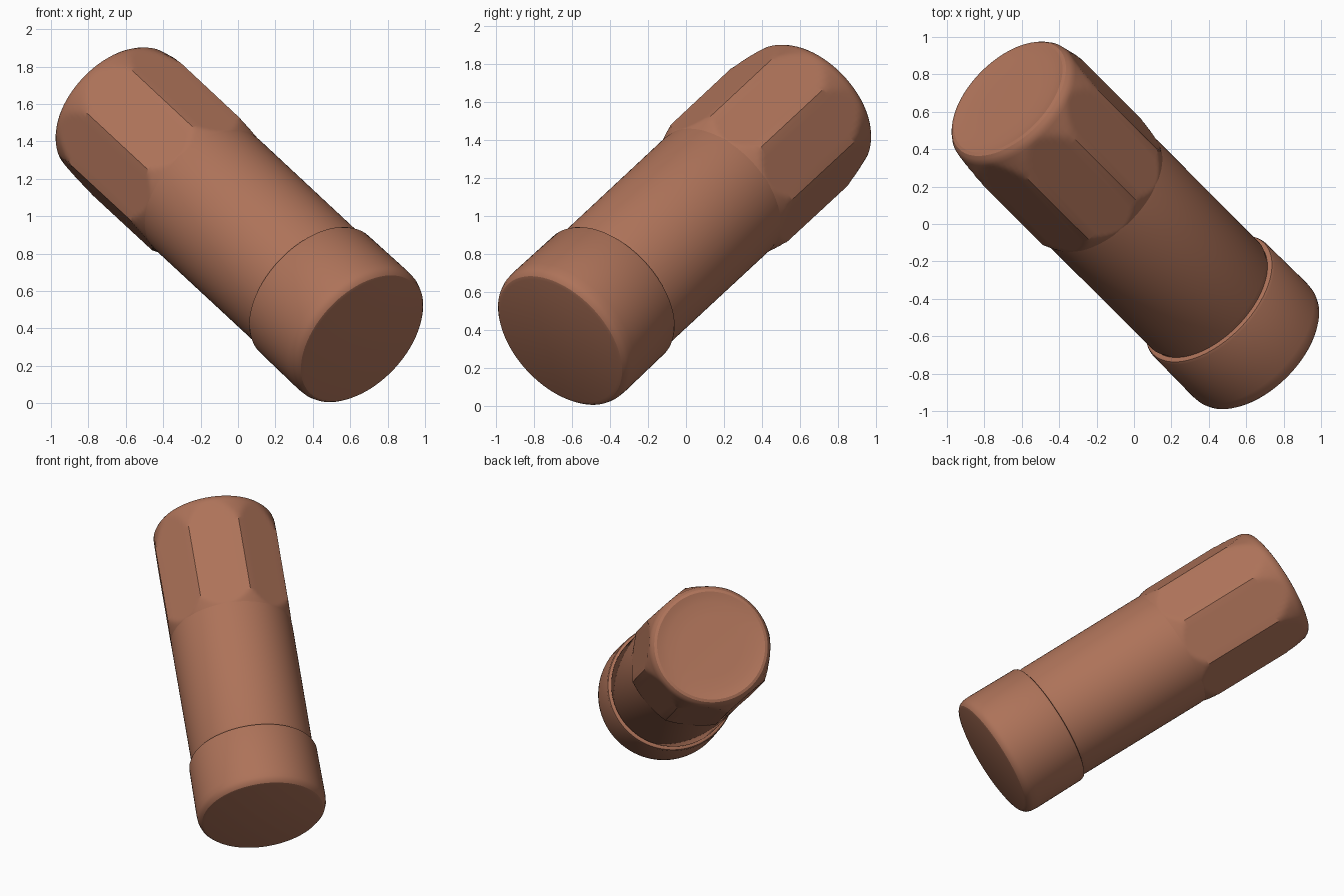
import bpy, math
from mathutils import Vector, Matrix

if "Cube" in bpy.data.objects:
    bpy.data.objects.remove(bpy.data.objects["Cube"])

# Tilted main axis through the middle of the model
axis = Vector((-1, 1, 0.93)).normalized()
side = Vector((1, 1, 0)).normalized()
third = axis.cross(side)
frame = Matrix((side, third, axis)).transposed()
centre = Vector((0, 0, 0.962))
SEG = 96
PHASE = math.radians(-32)

mat = bpy.data.materials.new("terracotta")
mat.diffuse_color = (0.42, 0.17, 0.10, 1)
mat.use_nodes = True
mat.node_tree.nodes["Principled BSDF"].inputs["Base Color"].default_value = mat.diffuse_color


def lathe(name, profile, flat=None, sides=8):
    """Revolve (distance along axis, radius); optionally cut flats around it."""
    verts, faces = [], []
    for s, r in profile:
        for i in range(SEG):
            a = 2 * math.pi * i / SEG
            rad = r
            if flat:
                step = 2 * math.pi / sides
                off = (a + step / 2) % step - step / 2      # angle from a corner
                rad = min(r, flat / math.cos(step / 2 - abs(off)))
            p = Vector((rad * math.cos(a + PHASE), rad * math.sin(a + PHASE), s))
            verts.append(centre + frame @ p)
    n = len(profile)
    for k in range(n - 1):
        for i in range(SEG):
            j = (i + 1) % SEG
            faces.append((k * SEG + i, k * SEG + j, (k + 1) * SEG + j, (k + 1) * SEG + i))
    faces.append(tuple(reversed(range(SEG))))
    faces.append(tuple(range((n - 1) * SEG, n * SEG)))
    me = bpy.data.meshes.new(name)
    me.from_pydata(verts, [], faces)
    me.materials.append(mat)
    ob = bpy.data.objects.new(name, me)
    bpy.context.collection.objects.link(ob)
    bpy.context.view_layer.objects.active = ob
    ob.select_set(True)
    bpy.ops.object.shade_smooth_by_angle(angle=math.radians(28))
    ob.select_set(False)
    return ob


# Rounded base cap with a small ledge at the seam
lathe("base_cap", [(-1.125, 0.385), (-1.12, 0.403), (-1.105, 0.418), (-1.08, 0.427),
                   (-1.04, 0.43), (-0.69, 0.426), (-0.675, 0.42), (-0.67, 0.41), (-0.67, 0.36)])

# Plain round barrel
lathe("barrel", [(-0.69, 0.39), (-0.66, 0.396), (-0.64, 0.404), (0.27, 0.405), (0.33, 0.40)])

# Eight-sided head: flared start, bevelled far end, shallow dished face
flare = [(0.28 + 0.01 * i, 0.398 + 0.0037 * i) for i in range(11)]
taper = [(0.92 + 0.02 * i, 0.436 - 0.0035 * i - 0.00005 * i * i) for i in range(10)]
lathe("octagonal_head", flare + taper + [(1.118, 0.39), (1.132, 0.378), (1.138, 0.36),
                                         (1.132, 0.335), (1.125, 0.29), (1.122, 0.2)], flat=0.403)
